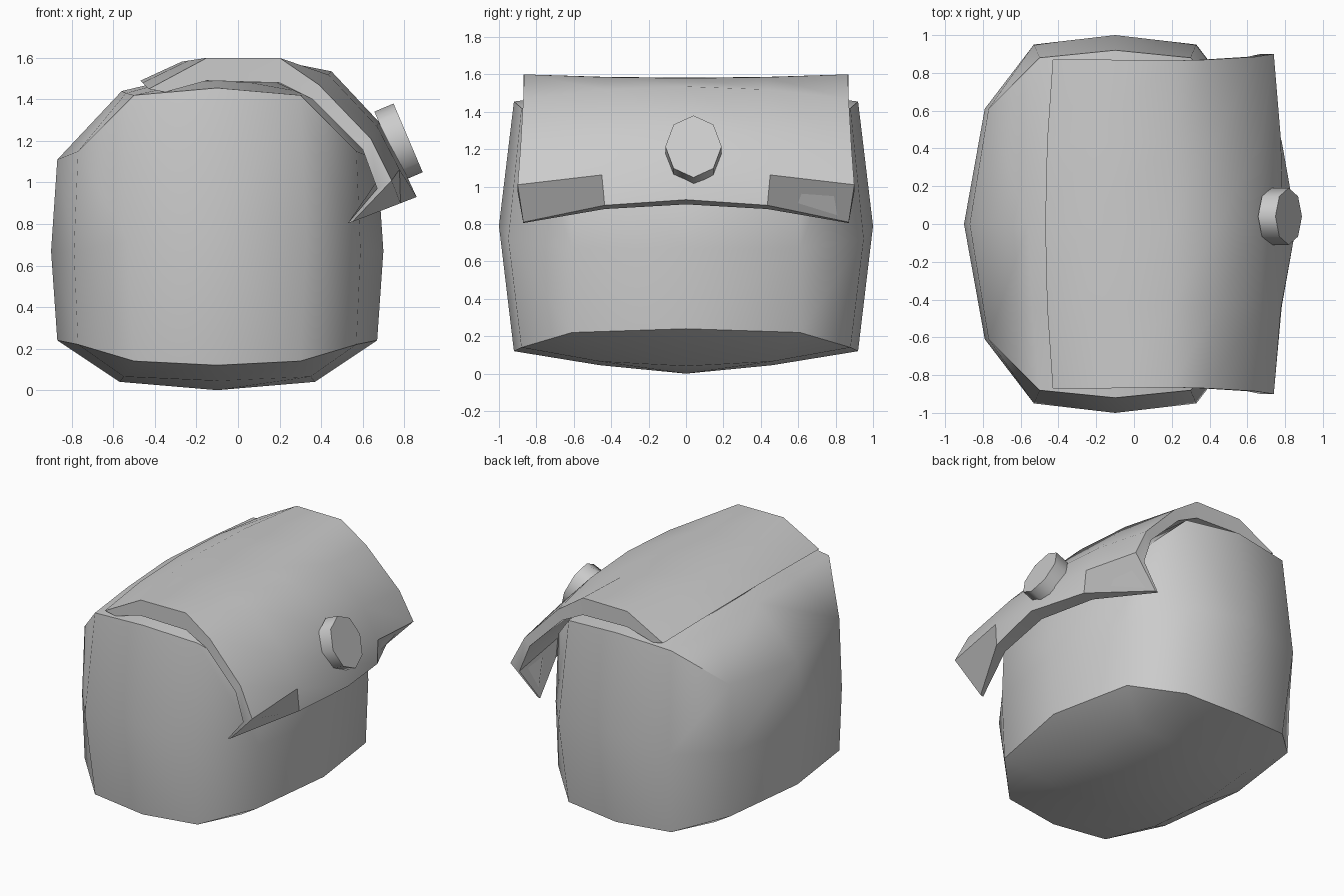
import bpy, bmesh, math
from mathutils import Vector

if "Cube" in bpy.data.objects:
    bpy.data.objects.remove(bpy.data.objects["Cube"])


def finish(bm, name, angle):
    bmesh.ops.remove_doubles(bm, verts=bm.verts, dist=0.0005)
    bmesh.ops.recalc_face_normals(bm, faces=bm.faces)
    me = bpy.data.meshes.new(name)
    bm.to_mesh(me)
    bm.free()
    ob = bpy.data.objects.new(name, me)
    bpy.context.collection.objects.link(ob)
    bpy.ops.object.select_all(action='DESELECT')
    ob.select_set(True)
    bpy.context.view_layer.objects.active = ob
    bpy.ops.object.shade_smooth_by_angle(angle=math.radians(angle))
    return ob


def bridge(bm, a, b, closed=True):
    n = len(a)
    for i in range(n if closed else n - 1):
        j = (i + 1) % n
        q = []
        for v in (a[i], a[j], b[j], b[i]):
            if v not in q:
                q.append(v)
        bm.faces.new(q)


# Bag body: half sections (x offset, y, z) from bottom centre to top centre
CX = -0.1
middle = [(0, 0, 0), (.47, 0, .04), (.77, 0, .24), (.80, 0, .67),
          (.77, 0, 1.11), (.46, 0, 1.44), (0, 0, 1.55)]
shoulder = [(0, .46, .045), (.45, .46, .065), (.67, .61, .22), (.69, .61, .67),
            (.67, .61, 1.15), (.44, .46, 1.43), (0, .46, 1.51)]
corner_low, corner_high = (.40, .88, .14), (.40, .88, 1.42)
end = [(0, .92, .12), corner_low, corner_low, (.43, .95, .72),
       corner_high, corner_high, (0, .92, 1.455)]

bm = bmesh.new()


def ring(half, side):
    pts = half + [(-x, y, z) for x, y, z in half[-2:0:-1]]
    out = []
    for x, y, z in pts:
        co = Vector((x + CX, y * side, z))
        if out and (out[-1].co - co).length < 1e-4:
            out.append(out[-1])
        else:
            out.append(bm.verts.new(co))
    return out


mid_ring = ring(middle, 1)
for side in (-1, 1):
    sh, en = ring(shoulder, side), ring(end, side)
    bridge(bm, mid_ring, sh)
    bridge(bm, sh, en)
    # bulged end panel as four quads around a centre point
    c = bm.verts.new((CX, side * 1.0, .79))
    for a, b, d in ((0, 1, 3), (3, 4, 6), (6, 7, 9), (9, 10, 0)):
        bm.faces.new((c, en[a], en[b], en[d]))
finish(bm, "bag_body", 44)

# Flap: (x, z) profiles at the middle and at the side edges
mid_out = [(-.47, 1.49), (-.27, 1.582), (.20, 1.58), (.45, 1.535),
           (.68, 1.29), (.79, 1.08), (.86, .93)]
mid_in = [(-.40, 1.42), (-.22, 1.48), (.18, 1.48), (.38, 1.43),
          (.58, 1.22), (.69, 1.05), (.77, .905)]
end_out = [(-.43, 1.45), (-.15, 1.60), (.20, 1.60), (.39, 1.47),
           (.64, 1.21), (.74, 1.01), (.55, .81)]
end_in = [(-.35, 1.435), (-.15, 1.49), (.20, 1.48), (.36, 1.40),
          (.60, 1.16), (.67, .97), (.53, .805)]
edge_y = [.87, .87, .865, .87, .885, .90, .87]

bm = bmesh.new()
loops = []
for s in (-1, -.5, 0, .5, 1):
    t = s * s
    outer, inner = [], []
    for i, y in enumerate(edge_y):
        for m, e, dst in ((mid_out, end_out, outer), (mid_in, end_in, inner)):
            p = Vector(m[i]).lerp(Vector(e[i]), t)
            dst.append(bm.verts.new((p.x, s * y, p.y)))
    loops.append((outer, inner))
for (o1, i1), (o2, i2) in zip(loops, loops[1:]):
    bridge(bm, o1 + i1[::-1], o2 + i2[::-1])
for o, i in (loops[0], loops[-1]):
    bridge(bm, o, i, closed=False)
finish(bm, "flap", 40)

# Button: eight-sided disc tilted to lie on the flap
bm = bmesh.new()
bmesh.ops.create_cone(bm, cap_ends=True, segments=8, radius1=.155,
                      radius2=.155, depth=.10)
button = finish(bm, "button", 50)
button.scale = (1.16, .97, 1)
button.rotation_euler = (0, math.radians(67), 0)
button.location = (.773, .04, 1.195)
